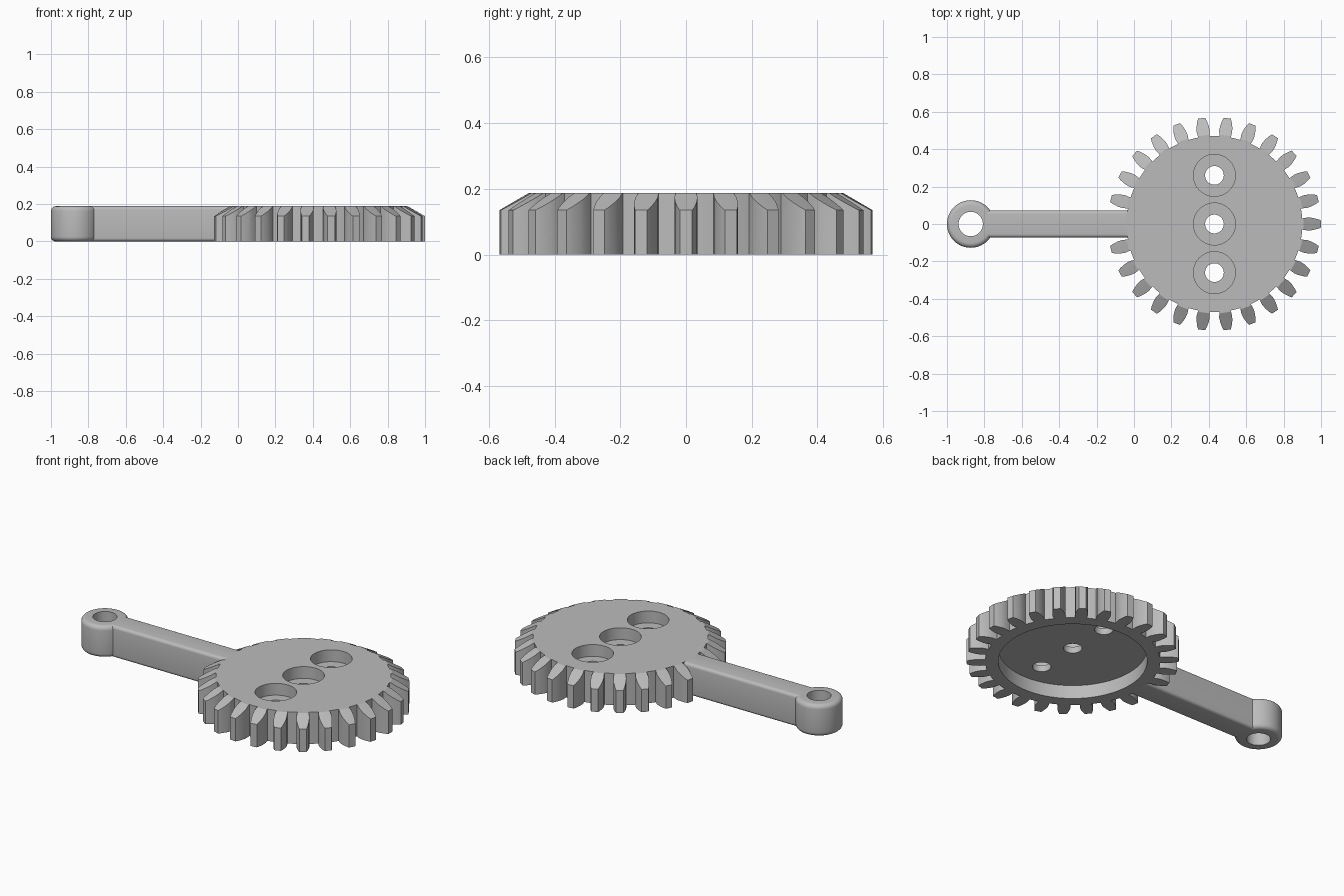
import bpy, bmesh, math
from mathutils import Vector

cube = bpy.data.objects.get("Cube")
if cube:
    bpy.data.objects.remove(cube, do_unlink=True)

H = 0.188            # overall thickness
GEAR_X = 0.43        # gear centre
EYE_X = -0.873       # arm eye centre
TEETH = 26
ROOT, CHAMFER_START, TIP = 0.47, 0.477, 0.57

grey = bpy.data.materials.new("plain grey")
grey.use_nodes = True
colour = (0.5, 0.5, 0.5, 1)
grey.diffuse_color = colour
grey.node_tree.nodes["Principled BSDF"].inputs["Base Color"].default_value = colour


def make_object(name, bm):
    bmesh.ops.recalc_face_normals(bm, faces=bm.faces)
    mesh = bpy.data.meshes.new(name)
    bm.to_mesh(mesh)
    bm.free()
    mesh.materials.append(grey)
    obj = bpy.data.objects.new(name, mesh)
    bpy.context.collection.objects.link(obj)
    return obj


def lathe(name, profile, x=0, y=0, segments=96, ring=False):
    """Revolve (radius, z) points; a ring profile closes on itself, others are capped."""
    bm = bmesh.new()
    loops = []
    for r, z in profile:
        angles = [2 * math.pi * i / segments for i in range(segments)]
        loops.append([bm.verts.new((x + r * math.cos(a), y + r * math.sin(a), z)) for a in angles])
    pairs = list(zip(loops, loops[1:]))
    if ring:
        pairs.append((loops[-1], loops[0]))
    else:
        bm.faces.new(loops[0])
        bm.faces.new(loops[-1])
    for a, b in pairs:
        for i in range(segments):
            j = (i + 1) % segments
            bm.faces.new((a[i], a[j], b[j], b[i]))
    return make_object(name, bm)


def activate(obj):
    bpy.ops.object.select_all(action='DESELECT')
    obj.select_set(True)
    bpy.context.view_layer.objects.active = obj


def combine(obj, cutter, operation):
    cutter.hide_render = True
    mod = obj.modifiers.new(operation, 'BOOLEAN')
    mod.operation = operation
    mod.solver = 'EXACT'
    mod.object = cutter
    activate(obj)
    bpy.ops.object.modifier_apply(modifier=mod.name)
    bpy.data.objects.remove(cutter, do_unlink=True)


def smooth(obj, degrees=25):
    activate(obj)
    bpy.ops.object.shade_smooth_by_angle(angle=math.radians(degrees))


# Gear: toothed outline, extruded
flank = [(ROOT, 0.030), (0.50, 0.035), (0.525, 0.033), (0.553, 0.026), (TIP, 0.019)]
tooth = [(r, -w) for r, w in flank] + [(r, w) for r, w in reversed(flank)]
bm = bmesh.new()
outline = []
for t in range(TEETH):
    mid = 2 * math.pi * t / TEETH
    for r, w in tooth:
        a = mid + math.asin(w / r)
        outline.append((r, a))
    edge = math.asin(flank[0][1] / ROOT)
    gap = 2 * math.pi / TEETH - 2 * edge
    outline += [(ROOT, mid + edge + gap * f) for f in (1 / 3, 2 / 3)]
base = bm.faces.new([bm.verts.new((GEAR_X + r * math.cos(a), r * math.sin(a), 0)) for r, a in outline])
extruded = bmesh.ops.extrude_face_region(bm, geom=[base])["geom"]
bmesh.ops.translate(bm, verts=[v for v in extruded if isinstance(v, bmesh.types.BMVert)],
                    vec=Vector((0, 0, H + 0.1)))
gear = make_object("gear", bm)

# Conical chamfer over the teeth
slope = 0.053 / (TIP - CHAMFER_START)
blank = lathe("chamfer_blank", [(0.7, -0.1), (0.7, H - slope * (0.7 - CHAMFER_START)),
                                (CHAMFER_START, H)], GEAR_X, segments=128)
combine(gear, blank, 'INTERSECT')

# Underside pocket and three counterbored holes
combine(gear, lathe("pocket", [(0.4, -0.1), (0.4, 0.08)], GEAR_X), 'DIFFERENCE')
for y in (-0.26, 0, 0.26):
    bore = lathe("bore", [(0.05, 0.04), (0.05, 0.118), (0.112, 0.118), (0.112, H + 0.1)],
                 GEAR_X, y, 48)
    combine(gear, bore, 'DIFFERENCE')
smooth(gear)

# Arm: bar with rounded long edges
bm = bmesh.new()
bmesh.ops.create_cube(bm, size=1)
x0, x1 = -0.79, -0.033
for v in bm.verts:
    v.co = Vector(((x0 + x1) / 2 + v.co.x * (x1 - x0), v.co.y * 0.145, (v.co.z + 0.5) * H))
long_edges = [e for e in bm.edges if abs(e.verts[0].co.x - e.verts[1].co.x) > 0.1]
bmesh.ops.bevel(bm, geom=long_edges, offset=0.018, segments=5, profile=0.5, affect='EDGES')
smooth(make_object("arm", bm))

# Eye at the arm's end, outer rims rounded
R, HOLE, F = 0.127, 0.065, 0.025
quarter = [math.pi / 2 * i / 5 for i in range(6)]
profile = [(HOLE, 0)]
profile += [(R - F + F * math.sin(a), F - F * math.cos(a)) for a in quarter]
profile += [(R - F + F * math.cos(a), H - F + F * math.sin(a)) for a in quarter]
profile += [(HOLE, H)]
smooth(lathe("arm_eye", profile, EYE_X, segments=64, ring=True))
